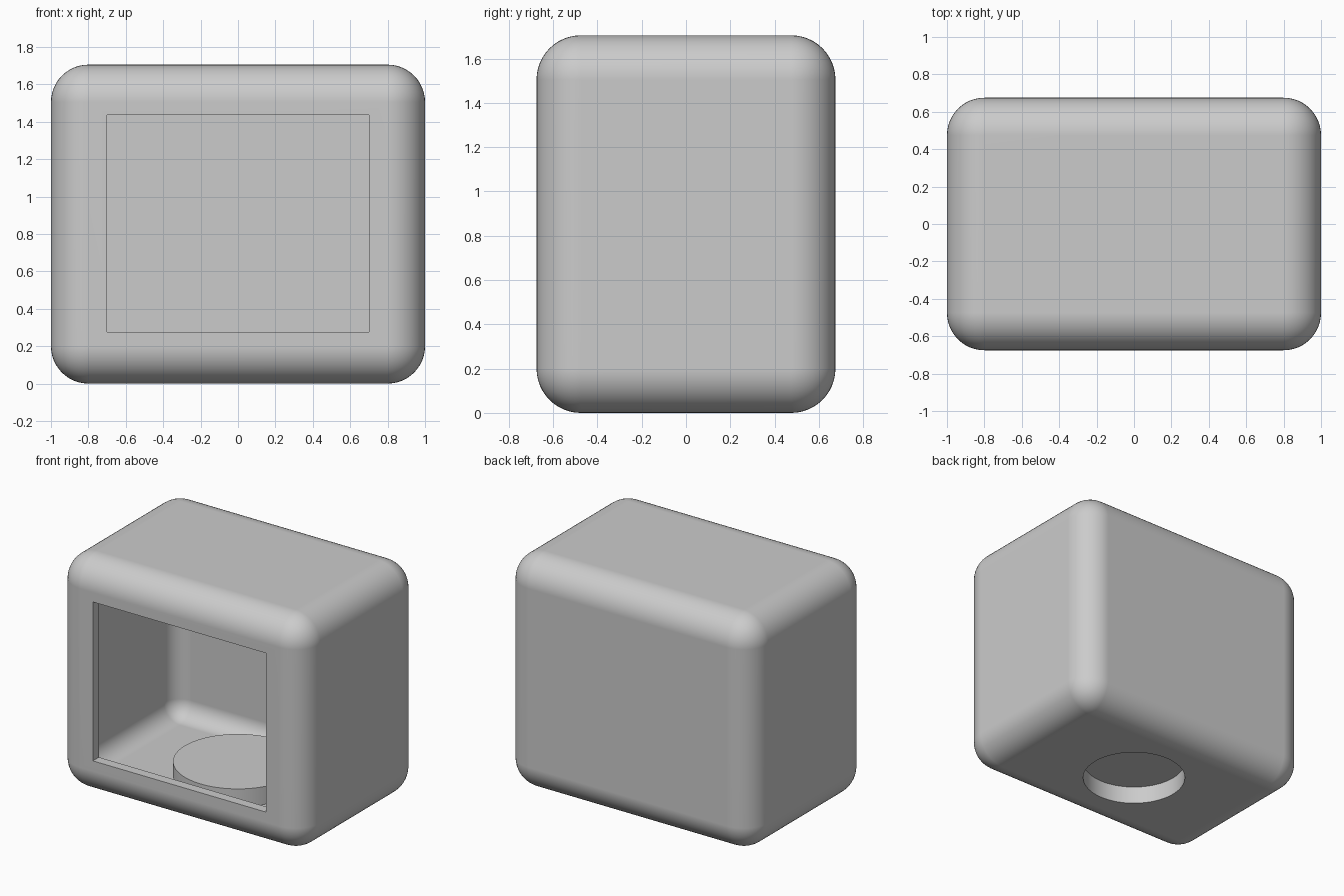
import bpy
import bmesh
import math
from mathutils import Matrix, Vector

W, D, H = 2.0, 1.35, 1.705      # outer size
WALL = 0.07                     # shell thickness
RADIUS = 0.2                    # outer edge rounding

cube = bpy.data.objects.get("Cube")
if cube:
    bpy.data.objects.remove(cube, do_unlink=True)

grey = bpy.data.materials.new("light grey")
grey.use_nodes = True
colour = (0.6, 0.6, 0.6, 1)
grey.diffuse_color = colour
grey.node_tree.nodes["Principled BSDF"].inputs["Base Color"].default_value = colour


def finish(name, bm):
    mesh = bpy.data.meshes.new(name)
    bm.to_mesh(mesh)
    bm.free()
    mesh.materials.append(grey)
    obj = bpy.data.objects.new(name, mesh)
    bpy.context.collection.objects.link(obj)
    return obj


def box(name, low, high, radius=0):
    low, high = Vector(low), Vector(high)
    bm = bmesh.new()
    place = Matrix.Translation((low + high) / 2) @ Matrix.Diagonal((*(high - low), 1))
    bmesh.ops.create_cube(bm, size=1, matrix=place)
    if radius:
        bmesh.ops.bevel(bm, geom=bm.edges[:], affect='EDGES', offset=radius,
                        segments=12, profile=0.5)
    return finish(name, bm)


def cylinder(name, radius, bottom, top):
    bm = bmesh.new()
    bmesh.ops.create_cone(bm, cap_ends=True, segments=96, radius1=radius,
                          radius2=radius, depth=top - bottom,
                          matrix=Matrix.Translation((0, 0, (bottom + top) / 2)))
    return finish(name, bm)


def combine(target, tool, operation):
    tool.hide_render = True
    mod = target.modifiers.new(tool.name, 'BOOLEAN')
    mod.operation = operation
    mod.solver = 'EXACT'
    mod.object = tool
    bpy.context.view_layer.objects.active = target
    bpy.ops.object.modifier_apply(modifier=mod.name)
    bpy.data.objects.remove(tool, do_unlink=True)


# Rounded outer shell, hollowed with an even wall
housing = box("housing", (-W / 2, -D / 2, 0), (W / 2, D / 2, H), RADIUS)
cavity = box("cavity", (-W / 2 + WALL, -D / 2 + WALL, WALL),
             (W / 2 - WALL, D / 2 - WALL, H - WALL), RADIUS - WALL)
combine(housing, cavity, 'DIFFERENCE')

# Rectangular opening through the front wall
window = box("window", (-0.7, -0.9, 0.275), (0.7, -0.4, 1.435))
combine(housing, window, 'DIFFERENCE')

# Round pedestal on the floor, recessed from underneath
combine(housing, cylinder("pedestal", 0.43, WALL / 2, 0.2), 'UNION')
combine(housing, cylinder("recess", 0.355, -0.1, 0.2 - WALL), 'DIFFERENCE')

# Smooth roundings with crisp cut edges
bpy.ops.object.select_all(action='DESELECT')
housing.select_set(True)
bpy.context.view_layer.objects.active = housing
bpy.ops.object.shade_smooth_by_angle(angle=math.radians(30))
normals = housing.modifiers.new("weighted normals", 'WEIGHTED_NORMAL')
normals.keep_sharp = True
